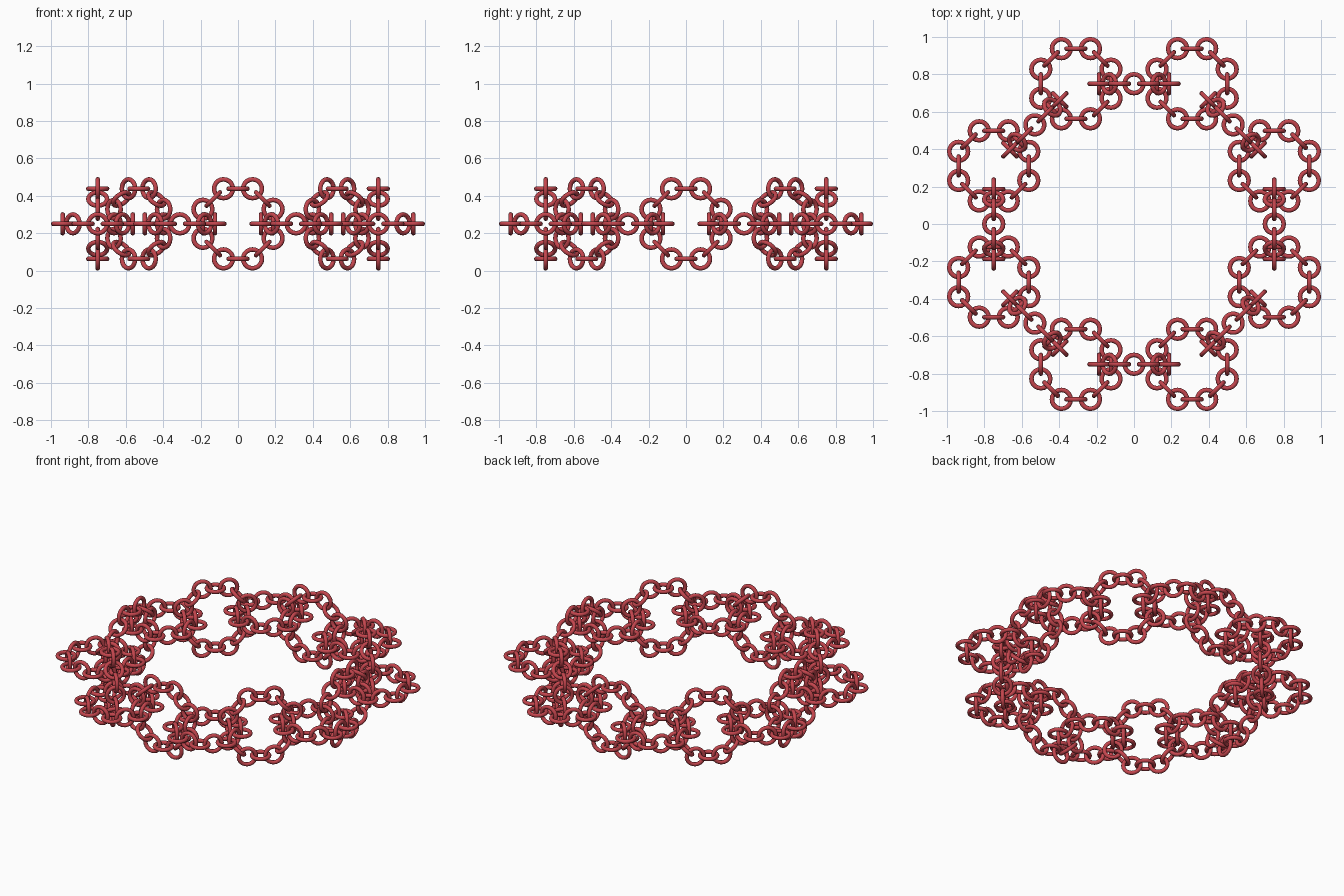
import bpy, bmesh
from math import pi, cos, sin, tan
from mathutils import Matrix, Vector

if "Cube" in bpy.data.objects:
    bpy.data.objects.remove(bpy.data.objects["Cube"])

APOTHEM = 0.75      # centre to the middle of an octagon side
RING_R, TUBE_R = 0.0503, 0.0122
SEG, SIDES = 20, 10

red = bpy.data.materials.new("red")
red.diffuse_color = (0.55, 0.06, 0.075, 1)
red.use_nodes = True
red.node_tree.nodes["Principled BSDF"].inputs["Base Color"].default_value = red.diffuse_color


def chain(apothem):
    """16 link frames round an octagon: flat at corners, upright at side middles."""
    out = []
    for k in range(16):
        a = k * pi / 8
        if k % 2:
            r = apothem / cos(pi / 8)
            turn = Matrix.Identity(4)
        else:
            r = apothem
            turn = Matrix.Rotation(a + pi / 2, 4, 'Z') @ Matrix.Rotation(pi / 2, 4, 'X')
        out.append(Matrix.Translation((r * cos(a), r * sin(a), 0)) @ turn)
    return out


def add_ring(bm, m):
    """One round torus in the frame m."""
    loops = []
    for i in range(SEG):
        a = 2 * pi * i / SEG
        loop = []
        for j in range(SIDES):
            b = 2 * pi * j / SIDES
            r = RING_R + TUBE_R * cos(b)
            loop.append(bm.verts.new(m @ Vector((r * cos(a), r * sin(a), TUBE_R * sin(b)))))
        loops.append(loop)
    for i in range(SEG):
        p, q = loops[i], loops[(i + 1) % SEG]
        for j in range(SIDES):
            k = (j + 1) % SIDES
            bm.faces.new((p[j], q[j], q[k], p[k])).smooth = True


# small chain of 16 rings, shared by every big link
bm = bmesh.new()
for frame in chain(APOTHEM / 4):
    add_ring(bm, frame)
mesh = bpy.data.meshes.new("small_chain")
bm.to_mesh(mesh)
bm.free()
mesh.materials.append(red)

# large chain: 16 small chains, alternately flat and upright
for n, frame in enumerate(chain(APOTHEM)):
    name = "flat_link" if n % 2 else "upright_link"
    ob = bpy.data.objects.new(f"{name}_{n // 2 + 1}", mesh)
    ob.matrix_world = Matrix.Translation((0, 0, 0.25)) @ frame
    bpy.context.collection.objects.link(ob)
